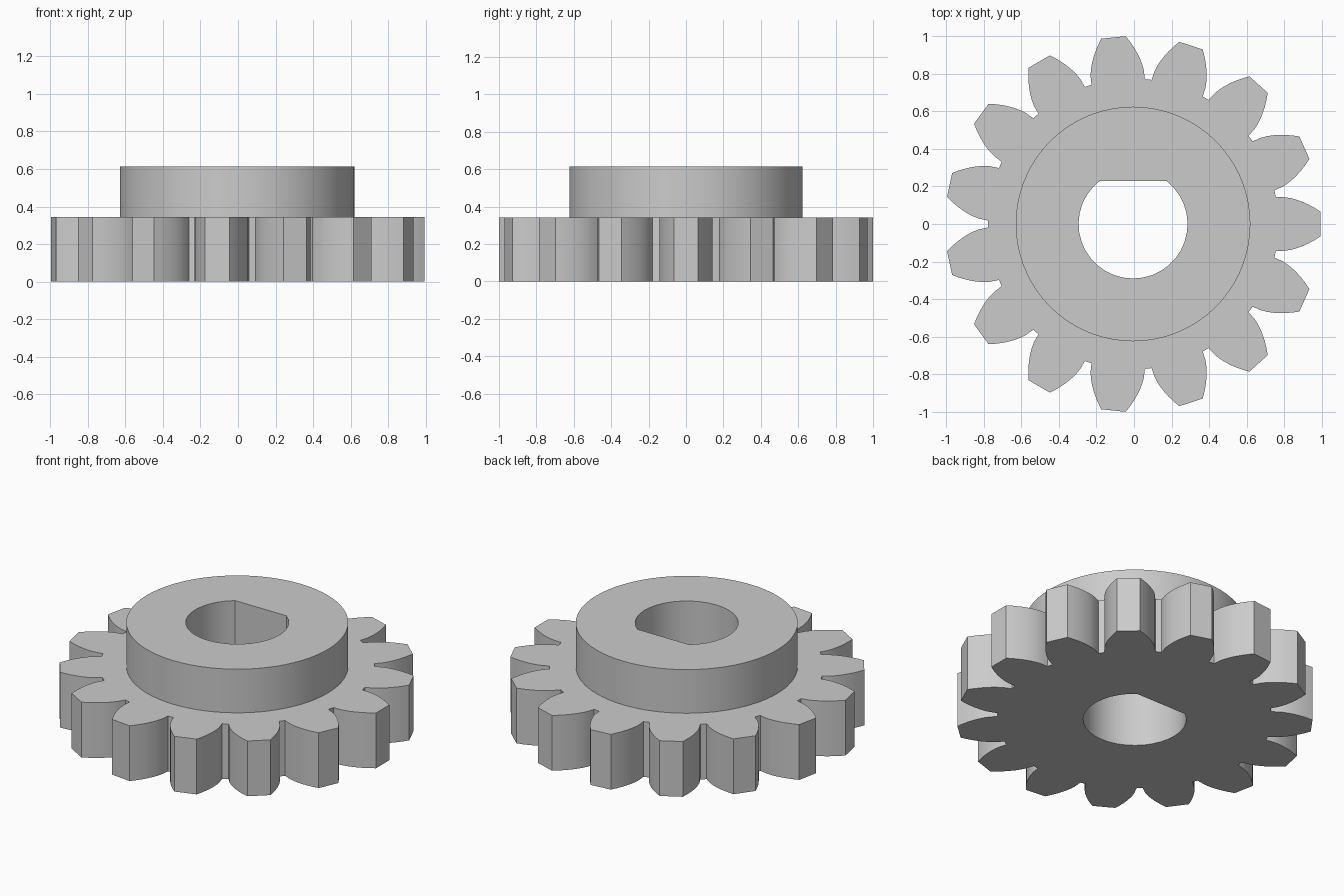
import bpy, bmesh, math

if "Cube" in bpy.data.objects:
    bpy.data.objects.remove(bpy.data.objects["Cube"])

TEETH = 15
CX = -0.005                 # axis position on x
R_TIP, R_BASE, R_ROOT = 1.0, 0.79, 0.773
HALF_BASE = math.radians(10.4)
Z_GEAR, Z_HUB = 0.343, 0.614
R_HUB, R_BORE, FLAT_Y = 0.624, 0.29, 0.23


def polar(r, a):
    return (CX + r * math.cos(a), r * math.sin(a))


def half_angle(r):
    """Half the tooth's angular width on an involute flank."""
    p = math.acos(R_BASE / r)
    return HALF_BASE - (math.tan(p) - p)


# Tooth outline: root corner, involute flank to the tip, mirrored
steps = 7
flank = [(R_ROOT, math.radians(10.65))]
for i in range(steps + 1):
    r = R_BASE + (R_TIP - R_BASE) * i / steps
    flank.append((r, half_angle(r)))
tooth = [(r, -a) for r, a in flank] + [(r, a) for r, a in reversed(flank)]
gear_outline = [polar(r, a + 2 * math.pi * t / TEETH)
                for t in range(TEETH) for r, a in tooth]

# Round hub and D-shaped bore outlines
hub_outline = [polar(R_HUB, 2 * math.pi * i / 72) for i in range(72)]
start = math.pi - math.asin(FLAT_Y / R_BORE)
sweep = 2 * math.pi - (2 * start - math.pi)
sweep = 2 * math.pi - (math.pi - 2 * math.asin(FLAT_Y / R_BORE))
bore_outline = [polar(R_BORE, start + sweep * i / 28) for i in range(29)]

bm = bmesh.new()


def ring(outline, z):
    verts = [bm.verts.new((x, y, z)) for x, y in outline]
    edges = [bm.edges.new((verts[i - 1], verts[i])) for i in range(len(verts))]
    return verts, edges


def wall(lower, upper):
    a, b = lower[0], upper[0]
    for i in range(len(a)):
        bm.faces.new((a[i - 1], a[i], b[i], b[i - 1]))


def cap(outer, inner, up):
    bmesh.ops.triangle_fill(bm, use_beauty=True, use_dissolve=False,
                            edges=outer[1] + inner[1], normal=(0, 0, up))


gear_low, gear_high = ring(gear_outline, 0), ring(gear_outline, Z_GEAR)
hub_low, hub_high = ring(hub_outline, Z_GEAR), ring(hub_outline, Z_HUB)
bore_low, bore_high = ring(bore_outline, 0), ring(bore_outline, Z_HUB)

# Flat faces, then side walls
cap(gear_low, bore_low, -1)
cap(gear_high, hub_low, 1)
cap(hub_high, bore_high, 1)
wall(gear_low, gear_high)
wall(hub_low, hub_high)
wall(bore_low, bore_high)
bmesh.ops.recalc_face_normals(bm, faces=bm.faces[:])

mesh = bpy.data.meshes.new("gear_with_hub")
bm.to_mesh(mesh)
bm.free()
gear = bpy.data.objects.new("gear_with_hub", mesh)
bpy.context.collection.objects.link(gear)

grey = bpy.data.materials.new("light grey")
grey.diffuse_color = (0.6, 0.6, 0.6, 1)
grey.use_nodes = True
grey.node_tree.nodes["Principled BSDF"].inputs["Base Color"].default_value = grey.diffuse_color
mesh.materials.append(grey)

# Smooth curved walls, keep the corners crisp
bpy.context.view_layer.objects.active = gear
gear.select_set(True)
bpy.ops.object.shade_smooth_by_angle(angle=math.radians(28))
